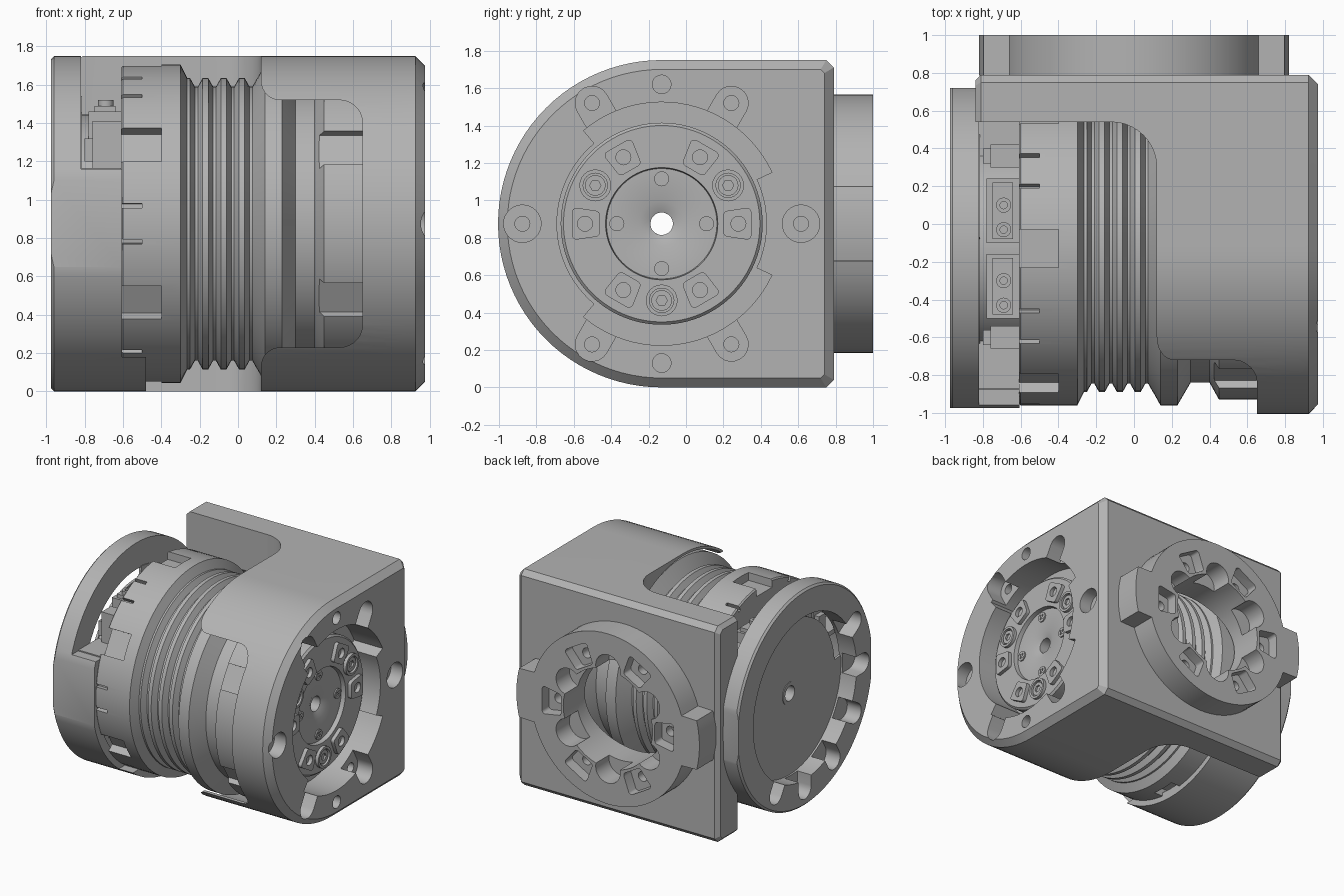
import bpy, bmesh
from math import sin, cos, radians

if "Cube" in bpy.data.objects:
    bpy.data.objects.remove(bpy.data.objects["Cube"])

grey = bpy.data.materials.new("satin_grey")
grey.use_nodes = True
COL = (0.45, 0.45, 0.45, 1)
grey.diffuse_color = COL
grey.node_tree.nodes["Principled BSDF"].inputs["Base Color"].default_value = COL

AXIS = (-0.13, 0.875)      # motor axis in (y, z)
PORT = (0, 0.875)          # rear flange axis in (x, z)
SIXTHS = range(0, 360, 60)


def finish(name, bm):
    bmesh.ops.recalc_face_normals(bm, faces=bm.faces)
    me = bpy.data.meshes.new(name)
    bm.to_mesh(me)
    bm.free()
    me.materials.append(grey)
    ob = bpy.data.objects.new(name, me)
    bpy.context.collection.objects.link(ob)
    return ob


def polar(r, deg, c=AXIS):
    return (c[0] + r * cos(radians(deg)), c[1] + r * sin(radians(deg)))


def arc(c, r, a, b, n=10):
    return [polar(r, a + (b - a) * i / n, c) for i in range(n + 1)]


def circle(c, r, n=32):
    return [polar(r, 360 * i / n, c) for i in range(n)]


def block(w, r0, r1, deg, c=AXIS, taper=1.0):
    """Radial rectangle or trapezium at an angle."""
    s, t = sin(radians(deg)), cos(radians(deg))
    local = [(r0, -w * taper / 2), (r1, -w / 2), (r1, w / 2), (r0, w * taper / 2)]
    return [(c[0] + u * t - v * s, c[1] + u * s + v * t) for u, v in local]


def pad(w, r0, r1, deg, c=AXIS, rad=0.025):
    """Radial trapezium with rounded corners."""
    corners = block(w - 2 * rad, r0 + rad, r1 - rad, deg, c, 0.75)
    turns = (180, 270, 0, 90)
    return [p for k, t in zip(corners, turns) for p in arc(k, rad, deg + t, deg + t + 90, 4)]


def slot(r0, r1, rad, deg, c=AXIS):
    """Radial slot, round at the outer end and square at the inner end."""
    end = arc(polar(r1, deg, c), rad, deg - 90, deg + 90)
    return end + block(2 * rad, r0, r1, deg, c)[3::-3]


def rect(a0, a1, b0, b1):
    return [(a0, b0), (a1, b0), (a1, b1), (a0, b1)]


def loft(name, axis, *rings):
    """Skin matching outlines, each given as (points, height along axis)."""
    place = {"x": lambda p, h: (h, *p), "y": lambda p, h: (p[0], h, p[1]),
             "z": lambda p, h: (*p, h)}[axis]
    bm = bmesh.new()
    loops = [[bm.verts.new(place(p, h)) for p in pts] for pts, h in rings]
    bm.faces.new(loops[0])
    bm.faces.new(loops[-1])
    for a, b in zip(loops, loops[1:]):
        for i in range(len(a)):
            j = (i + 1) % len(a)
            bm.faces.new((a[i], a[j], b[j], b[i]))
    return finish(name, bm)


def prism(name, pts, axis, lo, hi):
    return loft(name, axis, (pts, lo), (pts, hi))


def lathe(name, profile, n=96):
    """Closed (x, radius) profile turned around the motor axis."""
    bm = bmesh.new()
    rings = [[bm.verts.new((x, *polar(r, 360 * i / n))) for i in range(n)] for x, r in profile]
    for k, ring in enumerate(rings):
        nxt = rings[(k + 1) % len(rings)]
        for i in range(n):
            j = (i + 1) % n
            bm.faces.new((ring[i], ring[j], nxt[j], nxt[i]))
    return finish(name, bm)


def cut(ob, pts, axis, lo, hi, op="DIFFERENCE"):
    cutter = prism("cutter", pts, axis, lo, hi)
    cutter.hide_render = True
    m = ob.modifiers.new("cut", "BOOLEAN")
    m.operation, m.solver, m.object = op, "EXACT", cutter
    bpy.context.view_layer.objects.active = ob
    bpy.ops.object.modifier_apply(modifier=m.name)
    bpy.data.objects.remove(cutter)


def outline(d):
    """D-shaped housing section, inset by d, with small rear chamfers."""
    y, k = 0.79 - d, 0.04 - 0.4 * d
    return (arc(AXIS, 0.875 - d, 90, 270, 48)
            + [(y - k, d), (y, d + k), (y, 1.75 - d - k), (y - k, 1.75 - d)])


# Housing: chamfered block, opened to a rear arm
housing = loft("housing", "x", (outline(0.03), -0.84), (outline(0), -0.81),
               (outline(0), 0.925), (outline(0.05), 0.975))
cut(housing, [(-2, -2), (0.12, -2)] + arc((-0.12, 0.3), 0.24, 0, 90) + [(-2, 0.54)], "z", -1, 3)
cut(housing, circle(AXIS, 0.855, 96), "x", -2, 0.72)

# Front window with flared and rounded corners
half = [(-0.2, 0.745)] + arc((0.22, 0.745), 0.1, 180, 270) + arc((0.53, 0.525), 0.12, 90, 0)
window = [(x, 0.875 + z) for x, z in half] + [(x, 0.875 - z) for x, z in reversed(half)]
cut(housing, window, "y", -2, -0.13)

# End recess, bolt slots and dowel holes
recess = (arc(AXIS, 0.56, -25, 25) + arc(AXIS, 0.65, 25, 130, 24)
          + arc(AXIS, 0.56, 130, 230, 24) + arc(AXIS, 0.65, 230, 335, 24))
cut(housing, recess, "x", 0.6, 1.2)
for a in SIXTHS:
    if a % 180:
        cut(housing, slot(0.5, 0.745, 0.09, a), "x", 0.84, 1.2)
    else:
        cut(housing, circle(polar(0.745, a), 0.1), "x", 0.87, 1.2)
    cut(housing, circle(polar(0.745, a), 0.04, 20), "x", 0.74, 1.2)
for a in (90, 270):
    cut(housing, circle(polar(0.745, a), 0.05, 20), "x", 0.85, 1.2)
cut(housing, circle(PORT, 0.4, 48), "y", 0.3, 1.2)

# Rear flange with curved side lugs, lobed bore and pockets
rim = []
for side in (0, 180):
    rim += arc(PORT, 0.82, side - 14, side + 14) + arc(PORT, 0.69, side + 17, side + 163, 32)
flange = prism("rear_flange", rim, "y", 0.785, 1.0)
cut(flange, circle(PORT, 0.4, 48), "y", 0.6, 1.2)
for a in SIXTHS:
    cut(flange, pad(0.22, 0.42, 0.59, a, PORT), "y", 0.91, 1.2)
    cut(flange, circle(polar(0.5, a, PORT), 0.04, 16), "y", 0.84, 1.2)
    cut(flange, circle(polar(0.41, a + 30, PORT), 0.11, 24), "y", 0.83, 1.2)

# Motor body with bellows, turned in one piece
profile = [(-0.61, 0.06), (-0.61, 0.82), (-0.6, 0.83), (-0.3, 0.83), (-0.265, 0.76)]
for i in range(4):
    x = -0.25 + i * 0.095
    profile += [(x, 0.76), (x + 0.025, 0.715), (x + 0.04, 0.715), (x + 0.065, 0.76)]
profile += [(0.09, 0.74), (0.14, 0.83), (0.23, 0.83), (0.3, 0.71), (0.4, 0.71),
            (0.45, 0.8), (0.72, 0.8), (0.72, 0.06)]
body = lathe("motor_body", profile)
for a in SIXTHS:
    cut(body, block(0.2, 0.76, 1, a + 30), "x", -0.8, -0.4)
    cut(body, block(0.2, 0.75, 1, a + 30), "x", 0.35, 0.66)
    for d in (-6.5, 6.5):
        cut(body, block(0.025, 0.79, 1, a + d), "x", -0.8, -0.5)

# Output rotor with raised drive pads, bolt collars and a sunken centre
lathe("output_rotor", [(0.7, 0.06), (0.7, 0.54), (0.83, 0.54), (0.845, 0.525), (0.845, 0.3),
                       (0.81, 0.295), (0.81, 0.12), (0.785, 0.06)])
for a in SIXTHS:
    drive_pad = prism("drive_pad", pad(0.17, 0.33, 0.48, a), "x", 0.8, 0.875)
    cut(drive_pad, circle(polar(0.41, a), 0.04, 16), "x", 0.83, 1)
for a in (30, 150, 270):
    collar = prism("bolt_collar", circle(polar(0.41, a), 0.085, 24), "x", 0.8, 0.87)
    cut(collar, circle(polar(0.41, a), 0.065, 24), "x", 0.82, 1)
    bolt = prism("rotor_bolt", circle(polar(0.41, a), 0.055, 24), "x", 0.81, 0.86)
    cut(bolt, circle(polar(0.41, a), 0.03, 6), "x", 0.83, 1)
for a in range(0, 360, 90):
    screw = prism("rotor_screw", circle(polar(0.24, a), 0.04, 20), "x", 0.8, 0.82)
    for d in (45, 135):
        cut(screw, block(0.012, -0.025, 0.025, d, polar(0.24, a)), "x", 0.813, 1)

# End cap: flat-sided open ring with a deeper lower rim
cap = loft("end_cap", "x", (circle(AXIS, 0.86, 96), -0.975), (circle(AXIS, 0.875, 96), -0.96),
           (circle(AXIS, 0.875, 96), -0.48))
cut(cap, rect(-0.975, 0.72, -1, 3), "x", -2, 1, op="INTERSECT")
cut(cap, rect(-2, 2, 1.16, 3), "x", -0.82, 0)
cut(cap, rect(-2, 2, 0.18, 3), "x", -0.605, 0)
cut(cap, circle(AXIS, 0.8, 96), "x", -0.82, 0)
cut(cap, circle(AXIS, 0.66, 72), "x", -2, 0)
for a in range(150, 301, 30):
    cut(cap, slot(0.6, 0.74, 0.08, a), "x", -2, -0.85)

# Deep-set cover, stepped back along the upper front, on the inner hub
cover = prism("cover_plate", arc(AXIS, 0.58, 85, 175, 30) + arc(AXIS, 0.67, 175, 445, 60),
              "x", -0.835, -0.815)
cut(cover, circle(AXIS, 0.06), "x", -2, 0)
lathe("cover_boss", [(-0.84, 0.06), (-0.84, 0.09), (-0.83, 0.09), (-0.83, 0.06)], 32)
lathe("inner_hub", [(-0.82, 0.06), (-0.82, 0.57), (-0.6, 0.57), (-0.6, 0.06)], 64)
for lo, hi in ((-0.87, -0.5), (0.24, 0.6)):
    prism("hub_shelf", rect(-0.82, -0.605, lo, hi), "z", 1.13, 1.165)

# Connectors on the hub
for y in (0.07, -0.33):
    prism("connector_base", rect(-0.78, -0.605, y - 0.17, y + 0.17), "z", 1.25, 1.46)
    prism("connector_shell", rect(-0.75, -0.64, y - 0.15, y + 0.15), "z", 1.45, 1.49)
    for d in (-0.1, 0.03):
        socket = prism("connector_socket", circle((-0.69, y + d), 0.04, 20), "z", 1.48, 1.52)
        cut(socket, circle((-0.69, y + d), 0.02, 12), "z", 1.5, 2)
for y in (-0.66, 0.3):
    prism("terminal_block", rect(-0.76, -0.605, y, y + 0.12), "z", 1.1, 1.41)
    prism("terminal_tab", rect(-0.8, -0.75, y + 0.02, y + 0.1), "z", 1.2, 1.32)

# Smooth round surfaces, keep hard edges
bpy.ops.object.select_all(action="DESELECT")
for ob in bpy.context.scene.objects:
    if ob.type == "MESH":
        ob.select_set(True)
        bpy.context.view_layer.objects.active = ob
bpy.ops.object.shade_smooth_by_angle(angle=radians(25))
